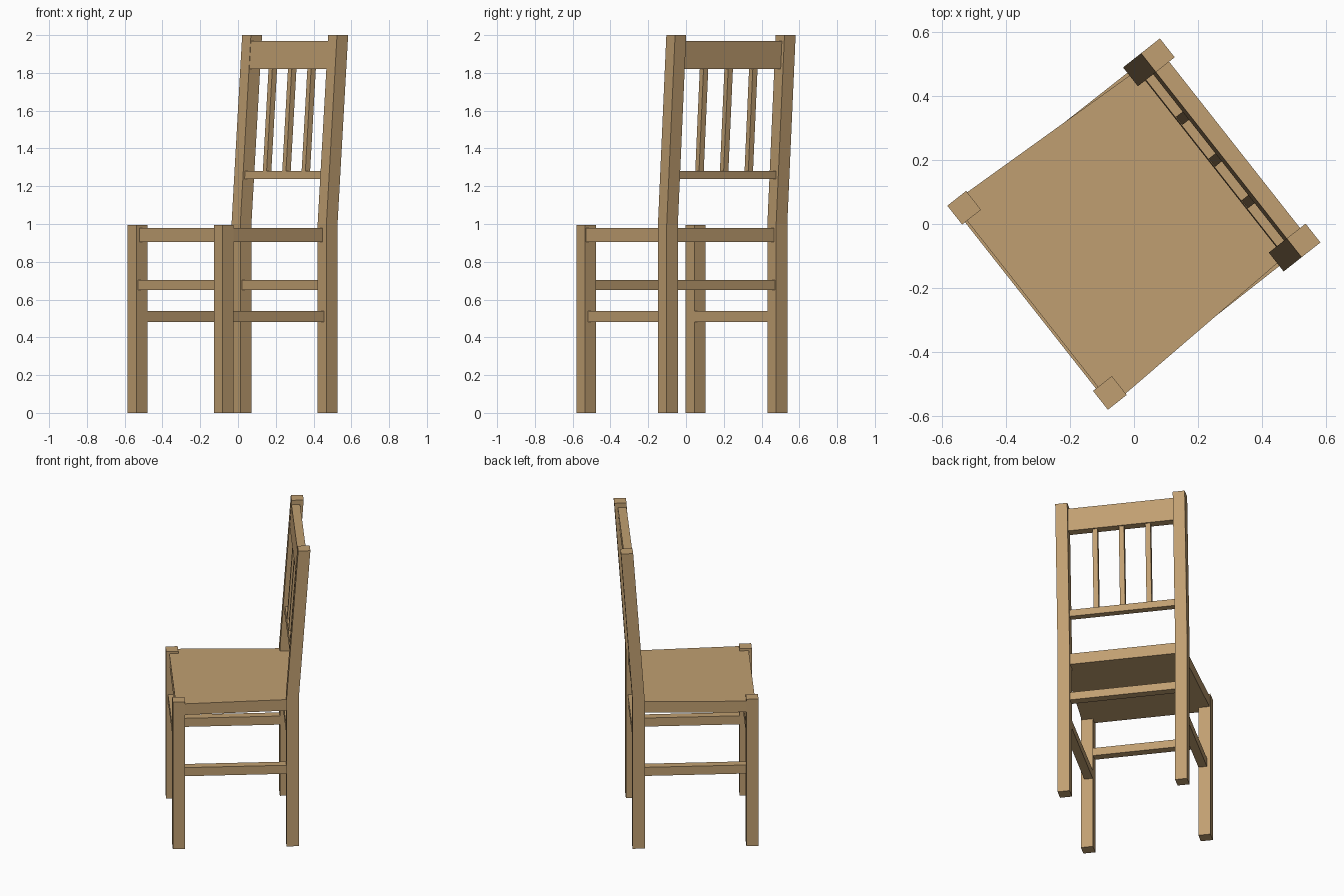
import bpy, bmesh, math
from mathutils import Matrix

if "Cube" in bpy.data.objects:
    bpy.data.objects.remove(bpy.data.objects["Cube"])

# Chair is built facing local -y, then turned as a whole
TURN = Matrix.Rotation(math.radians(-51.8), 4, 'Z')
LEG_X, FRONT_Y, BACK_Y = 0.3685, -0.386, 0.3135   # leg centre lines
LEG = 0.075                                       # leg thickness
INNER = 2 * LEG_X - LEG + 0.02                    # rail length, ends sunk in legs

wood = bpy.data.materials.new("light wood")
wood.diffuse_color = (0.53, 0.347, 0.166, 1)
wood.use_nodes = True
wood.node_tree.nodes["Principled BSDF"].inputs["Base Color"].default_value = wood.diffuse_color


def lean(z):
    """Backward offset of the back frame at height z."""
    return BACK_Y + 0.0715 * max(0, z - 1.0)


def rect(x, y, w, d, z):
    return [(x - w / 2, y - d / 2, z), (x + w / 2, y - d / 2, z),
            (x + w / 2, y + d / 2, z), (x - w / 2, y + d / 2, z)]


def loft(name, rings):
    """Solid through four-point rings stacked from bottom to top."""
    bm = bmesh.new()
    rows = [[bm.verts.new(p) for p in ring] for ring in rings]
    for a, b in zip(rows, rows[1:]):
        for i in range(4):
            j = (i + 1) % 4
            bm.faces.new((a[i], a[j], b[j], b[i]))
    bm.faces.new(rows[0][::-1])
    bm.faces.new(rows[-1])
    bm.transform(TURN)
    bmesh.ops.recalc_face_normals(bm, faces=bm.faces)
    mesh = bpy.data.meshes.new(name)
    bm.to_mesh(mesh)
    bm.free()
    mesh.materials.append(wood)
    obj = bpy.data.objects.new(name, mesh)
    bpy.context.collection.objects.link(obj)


def bar(name, x, y, w, d, z0, z1):
    loft(name, [rect(x, y, w, d, z0), rect(x, y, w, d, z1)])


def leaning_bar(name, x, off, w, d, heights):
    loft(name, [rect(x, lean(z) + off, w, d, z) for z in heights])


for side, s in (("left", -1), ("right", 1)):
    # Legs, the back ones bending into the leaning back posts
    bar(f"front_leg_{side}", s * LEG_X, FRONT_Y, LEG, LEG, 0, 0.995)
    leaning_bar(f"back_leg_{side}", s * LEG_X, 0, LEG, LEG, (0, 1.0, 2.0))
    # Side stretchers
    bar(f"side_stretcher_{side}", s * 0.358, (FRONT_Y + BACK_Y) / 2,
        0.053, BACK_Y - FRONT_Y - LEG + 0.02, 0.482, 0.54)

# Front and back stretchers
bar("front_stretcher", 0, FRONT_Y, INNER, 0.052, 0.65, 0.703)
bar("back_stretcher", 0, BACK_Y, INNER, 0.052, 0.65, 0.703)

# Seat, slightly narrower at the back
loft("seat", [[(-0.403, -0.404, z), (0.403, -0.404, z),
               (0.371, 0.334, z), (-0.371, 0.334, z)] for z in (0.905, 0.98)])

# Back rails and spindles
leaning_bar("top_back_rail", 0, -0.009, INNER, 0.053, (1.82, 1.97))
leaning_bar("lower_back_rail", 0, -0.004, INNER, 0.043, (1.237, 1.281))
for i in (-1, 0, 1):
    leaning_bar(f"spindle_{i + 2}", i * 0.166, -0.007, 0.032, 0.032, (1.27, 1.83))
